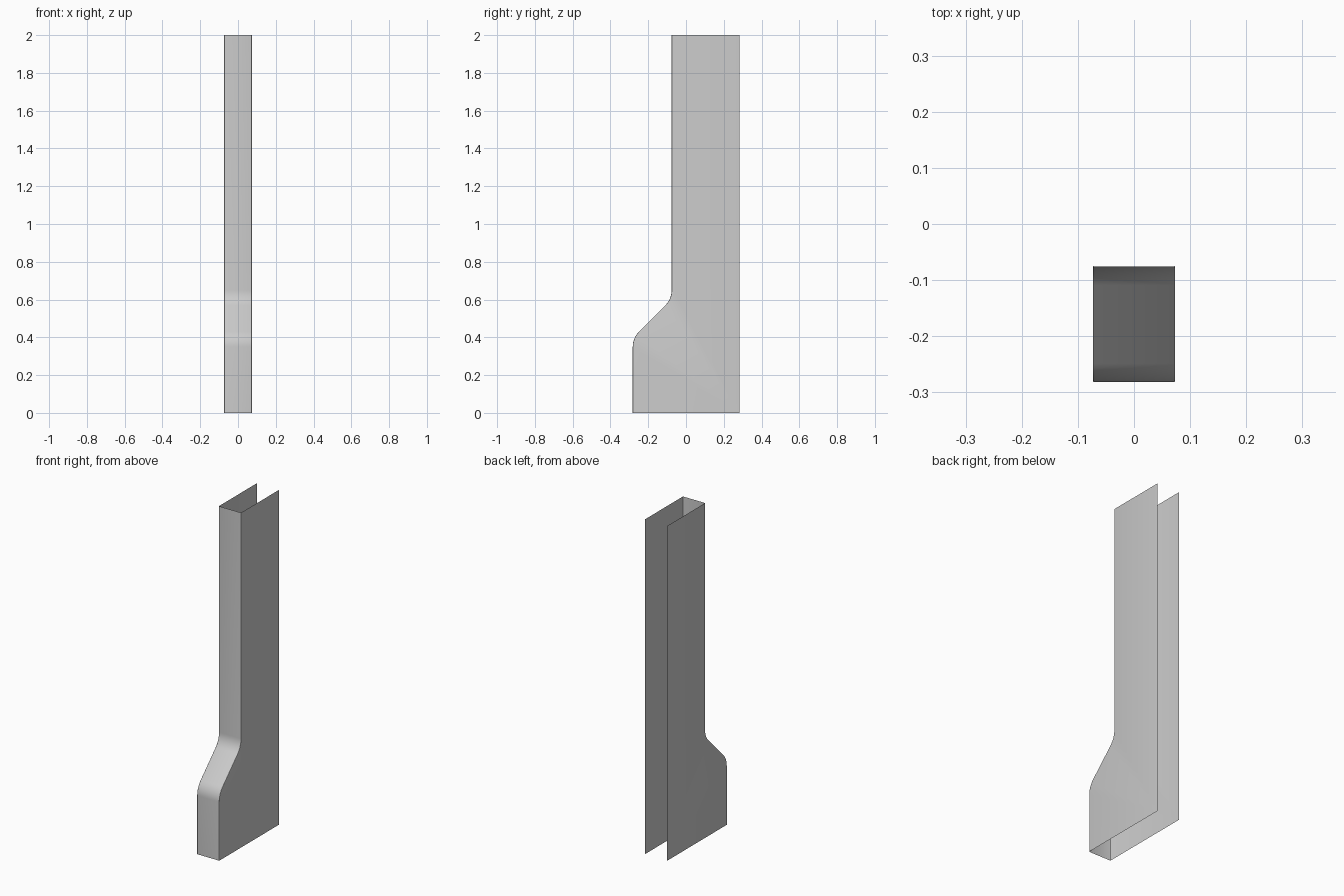
import bpy, bmesh
from math import sin, cos, pi, radians
from mathutils import Vector

if "Cube" in bpy.data.objects:
    bpy.data.objects.remove(bpy.data.objects["Cube"])

HALF_W, DEPTH, HEIGHT = 0.0735, 0.282, 2.0
Y_TOP, Z0, Z1 = -0.076, 0.35, 0.65      # upper front face, start and end of the sloped step
BEVEL, ARC_STEPS, BEVEL_STEPS = 0.003, 8, 3

# radius that makes two 45 degree arcs and a 45 degree straight fill the step
dy, dz = Y_TOP + DEPTH, Z1 - Z0
R = (dz - dy) / (2 * (sin(pi / 4) - 1 + cos(pi / 4)))

# side profile as (y, z, outward normal angle)
angles = [pi / 4 * i / ARC_STEPS for i in range(ARC_STEPS + 1)]
profile = [(-DEPTH, 0, 0)]
profile += [(-DEPTH + R * (1 - cos(a)), Z0 + R * sin(a), a) for a in angles]
profile += [(Y_TOP - R * (1 - cos(a)), Z1 - R * sin(a), a) for a in reversed(angles)]
profile += [(Y_TOP, HEIGHT, 0)]

# cross-section of the strip: (x, inward offset), rounded at both corners
half = []
for i in range(BEVEL_STEPS + 1):
    t = pi / 2 * i / BEVEL_STEPS
    half.append((HALF_W - BEVEL * (1 - cos(t)), BEVEL * (1 - sin(t))))
section = [(-x, d) for x, d in half] + half[::-1]

# front strip with rounded edges
bm = bmesh.new()
rows = [[bm.verts.new((x, y + d * cos(a), z - d * sin(a))) for x, d in section]
        for y, z, a in profile]
for lo, hi in zip(rows, rows[1:]):
    for j in range(len(section) - 1):
        bm.faces.new((lo[j], lo[j + 1], hi[j + 1], hi[j]))

# flat side panels, open at the back, top and bottom
for col, x in ((0, -HALF_W), (-1, HALF_W)):
    edge = [row[col] for row in rows]
    back = [bm.verts.new((x, DEPTH, z)) for z in (HEIGHT, 0)]
    loop = edge + back
    face = bm.faces.new(loop if x < 0 else loop[::-1])
    face.normal_update()
    if face.normal.x * x < 0:
        face.normal_flip()

mesh = bpy.data.meshes.new("stepped_channel_cover")
bm.to_mesh(mesh)
bm.free()
cover = bpy.data.objects.new("stepped_channel_cover", mesh)
bpy.context.collection.objects.link(cover)

# smooth bends
bpy.context.view_layer.objects.active = cover
cover.select_set(True)
bpy.ops.object.shade_smooth_by_angle(angle=radians(35))
